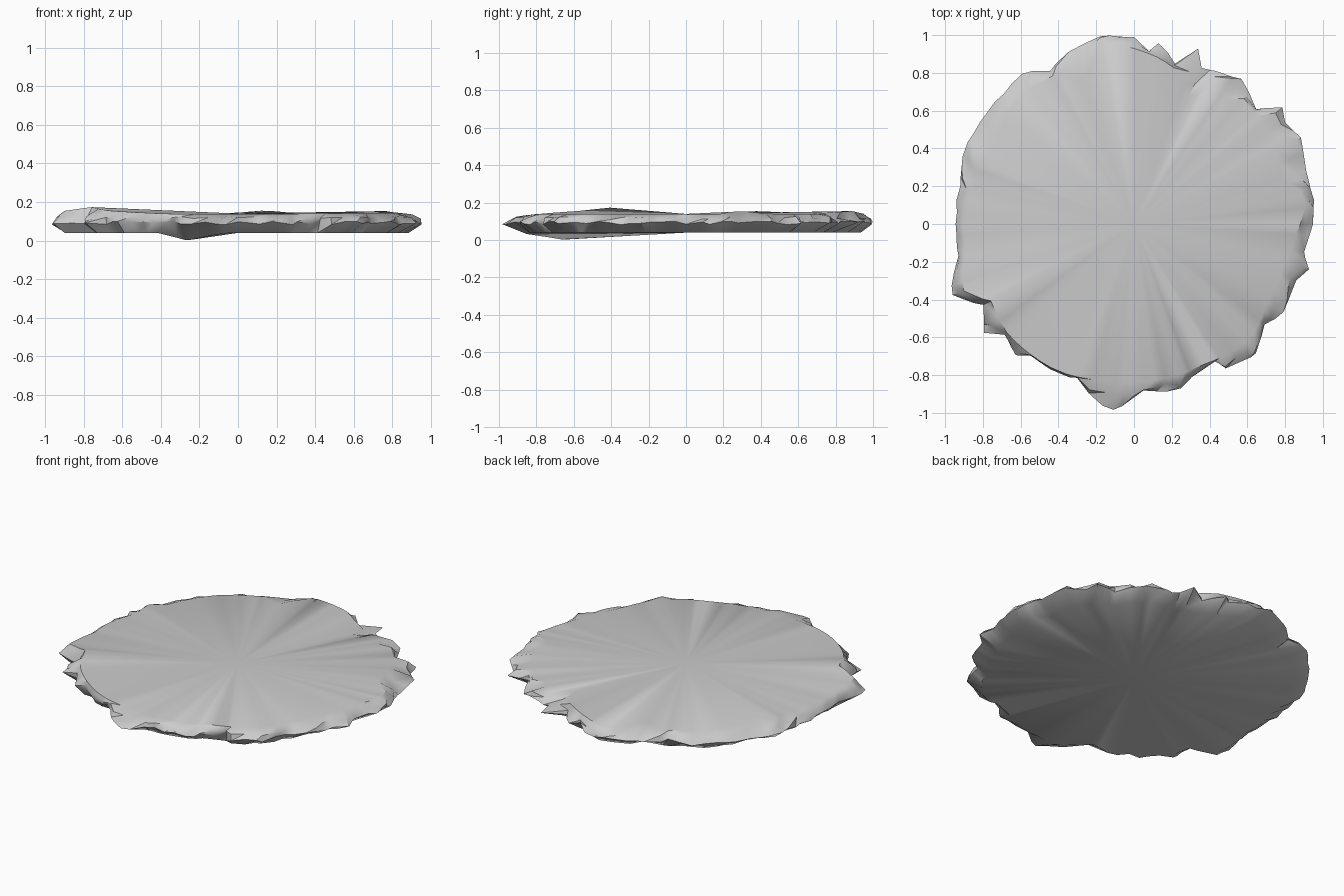
import bpy, bmesh, math, random

if "Cube" in bpy.data.objects:
    bpy.data.objects.remove(bpy.data.objects["Cube"])
random.seed(4)
N = 96

# Silhouette of the ragged outer edge, counter-clockwise
OUTER = [(.96, .09), (.92, .28), (.89, .46), (.80, .54), (.79, .62), (.65, .61),
         (.57, .77), (.44, .82), (.36, .83), (.34, .93), (.22, .86), (.13, .96),
         (.08, .92), (0, .99), (-.18, 1), (-.35, .92), (-.45, .82), (-.60, .80),
         (-.65, .74), (-.77, .61), (-.86, .48), (-.91, .36), (-.93, .20), (-.95, 0),
         (-.94, -.17), (-.97, -.38), (-.80, -.43), (-.80, -.58), (-.69, -.59),
         (-.63, -.70), (-.55, -.70), (-.37, -.81), (-.30, -.82), (-.17, -.97),
         (-.11, -.99), (.05, -.89), (.25, -.88), (.31, -.82), (.43, -.73),
         (.49, -.77), (.65, -.69), (.70, -.54), (.80, -.47), (.86, -.30),
         (.93, -.24), (.91, -.15), (.95, -.02)]

# Outline of the flat top: x, y, z
TOP = [(.91, .10, .135), (.87, .21, .14), (.78, .22, .15), (.77, .30, .155),
       (.74, .45, .14), (.63, .60, .14), (.57, .68, .14), (.50, .65, .14),
       (.42, .76, .14), (.30, .65, .14), (.22, .82, .15), (.13, .88, .156),
       (0, .93, .145), (-.15, .95, .14), (-.27, .76, .14), (-.40, .80, .14),
       (-.60, .67, .145), (-.67, .58, .145), (-.75, .38, .155), (-.84, .34, .15),
       (-.84, .20, .145), (-.90, .02, .14), (-.89, -.12, .14), (-.90, -.38, .155),
       (-.76, -.40, .174), (-.67, -.58, .155), (-.40, -.78, .14), (-.15, -.83, .135),
       (.10, -.83, .135), (.35, -.75, .14), (.60, -.62, .14), (.72, -.38, .14),
       (.80, -.20, .14), (.86, -.05, .14)]


def polar(points):
    """Turn outline points into sorted (angle, radius, z) samples."""
    return sorted((math.atan2(p[1], p[0]) % math.tau, math.hypot(p[0], p[1]),
                   p[2] if len(p) > 2 else 0) for p in points)


def sample(table, a):
    """Straight-line interpolation of radius and z at an angle."""
    a %= math.tau
    first, last = table[0], table[-1]
    ext = [(last[0] - math.tau, *last[1:])] + table + [(first[0] + math.tau, *first[1:])]
    for p, q in zip(ext, ext[1:]):
        if p[0] <= a <= q[0]:
            t = (a - p[0]) / max(q[0] - p[0], 1e-6)
            return p[1] + t * (q[1] - p[1]), p[2] + t * (q[2] - p[2])
    return first[1:]


outer, top = polar(OUTER), polar(TOP)
bm = bmesh.new()
rings = [[], [], [], []]
for i in range(N):
    a = math.tau * i / N
    # snap to the nearest silhouette corner so the points stay crisp
    near = min(outer, key=lambda p: abs(p[0] - a))
    if abs(near[0] - a) < math.pi / N:
        a = near[0]
    ro, _ = sample(outer, a)
    rt, zt = sample(top, a)
    rb, zb = .45 * rt + .5 * ro + random.uniform(-.015, .015), .04
    # sagging notch in the underside at the front
    d = math.degrees(a) - 248
    k = max(0, 1 - (d / 19 if d > 0 else -d / 8))
    rb, zb = rb + k * (.70 - rb), zb * (1 - k)
    up = random.uniform(.35, .85)
    mid = [(rb, zb), (ro - random.uniform(0, .012), .09 + random.uniform(-.008, .012)),
           (rt + up * (max(ro, rt) - rt), .118 + random.uniform(-.008, .008)), (rt, zt)]
    for ring, (r, z) in zip(rings, mid):
        ring.append(bm.verts.new((r * math.cos(a), r * math.sin(a), z)))

# Side wall
for lo, hi in zip(rings, rings[1:]):
    for i in range(N):
        j = (i + 1) % N
        bm.faces.new((lo[i], lo[j], hi[j]))
        bm.faces.new((lo[i], hi[j], hi[i]))

# Top and bottom fans
centre_top = bm.verts.new((0, 0, .14))
centre_bottom = bm.verts.new((0, 0, .04))
for i in range(N):
    j = (i + 1) % N
    bm.faces.new((centre_top, rings[3][i], rings[3][j]))
    bm.faces.new((centre_bottom, rings[0][j], rings[0][i]))

mesh = bpy.data.meshes.new("rough_disc")
bm.to_mesh(mesh)
bm.free()
disc = bpy.data.objects.new("rough_disc", mesh)
bpy.context.collection.objects.link(disc)
bpy.context.view_layer.objects.active = disc
disc.select_set(True)
bpy.ops.object.shade_smooth_by_angle(angle=math.radians(40))
